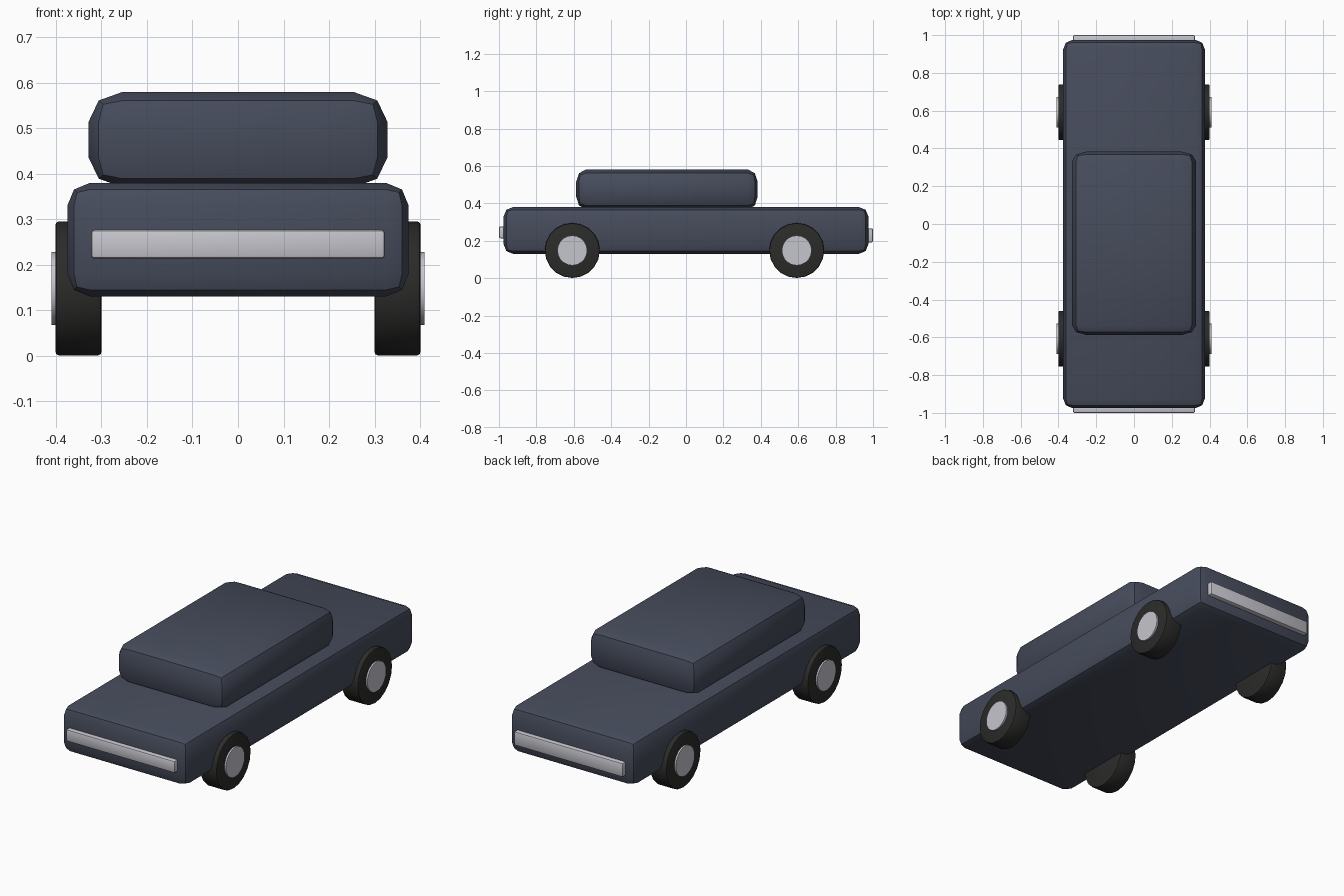
import bpy, math

if "Cube" in bpy.data.objects:
    bpy.data.objects.remove(bpy.data.objects["Cube"])


def material(name, rgb):
    m = bpy.data.materials.new(name)
    m.diffuse_color = (*rgb, 1.0)
    m.use_nodes = True
    m.node_tree.nodes["Principled BSDF"].inputs["Base Color"].default_value = m.diffuse_color
    return m


PAINT = material("dark blue paint", (0.062, 0.072, 0.107))
RUBBER = material("black rubber", (0.024, 0.024, 0.023))
METAL = material("pale metal", (0.56, 0.56, 0.61))


def finish(ob, name, mat, bevel=0.0, segments=2):
    ob.name = name
    ob.data.materials.append(mat)
    if bevel:
        mod = ob.modifiers.new("rounded edges", 'BEVEL')
        mod.width = bevel
        mod.segments = segments
        mod.limit_method = 'ANGLE'
        mod.angle_limit = math.radians(40)
        bpy.ops.object.modifier_apply(modifier=mod.name)
    bpy.ops.object.shade_smooth_by_angle(angle=math.radians(30))
    return ob


def box(name, lo, hi, mat, bevel, stretch=(1, 1, 1)):
    # stretch makes the rounding wider along chosen axes
    bpy.ops.mesh.primitive_cube_add(
        size=1, location=[(a + b) / 2 for a, b in zip(lo, hi)])
    ob = bpy.context.object
    ob.scale = [(b - a) / s for a, b, s in zip(lo, hi, stretch)]
    bpy.ops.object.transform_apply(location=False, rotation=False, scale=True)
    finish(ob, name, mat, bevel)
    ob.scale = stretch
    bpy.ops.object.transform_apply(location=False, rotation=False, scale=True)
    return ob


def disc(name, x0, x1, y, z, radius, sides, mat, bevel=0.0):
    bpy.ops.mesh.primitive_cylinder_add(
        vertices=sides, radius=radius, depth=abs(x1 - x0),
        location=((x0 + x1) / 2, y, z), rotation=(0, math.pi / 2, 0))
    bpy.ops.object.transform_apply(location=False, rotation=True, scale=False)
    return finish(bpy.context.object, name, mat, bevel)


# Body and cabin
box("body", (-0.375, -0.975, 0.13), (0.375, 0.975, 0.38), PAINT, 0.05)
box("cabin", (-0.328, -0.587, 0.37), (0.328, 0.383, 0.58), PAINT, 0.05,
    (1.5, 1.0, 1.3))

# Bumpers
box("front_bumper", (-0.323, -1.0, 0.213), (0.323, -0.95, 0.277), METAL, 0.008)
box("rear_bumper", (-0.323, 0.95, 0.191), (0.323, 1.0, 0.266), METAL, 0.008)

# Wheels with hubs
for end, y in (("front", -0.608), ("rear", 0.592)):
    for side, s in (("left", -1), ("right", 1)):
        disc(f"{end}_{side}_tyre", s * 0.30, s * 0.401, y, 0.148, 0.147, 20,
             RUBBER, 0.007)
        disc(f"{end}_{side}_hub", s * 0.33, s * 0.41, y, 0.148, 0.08, 20, METAL)
